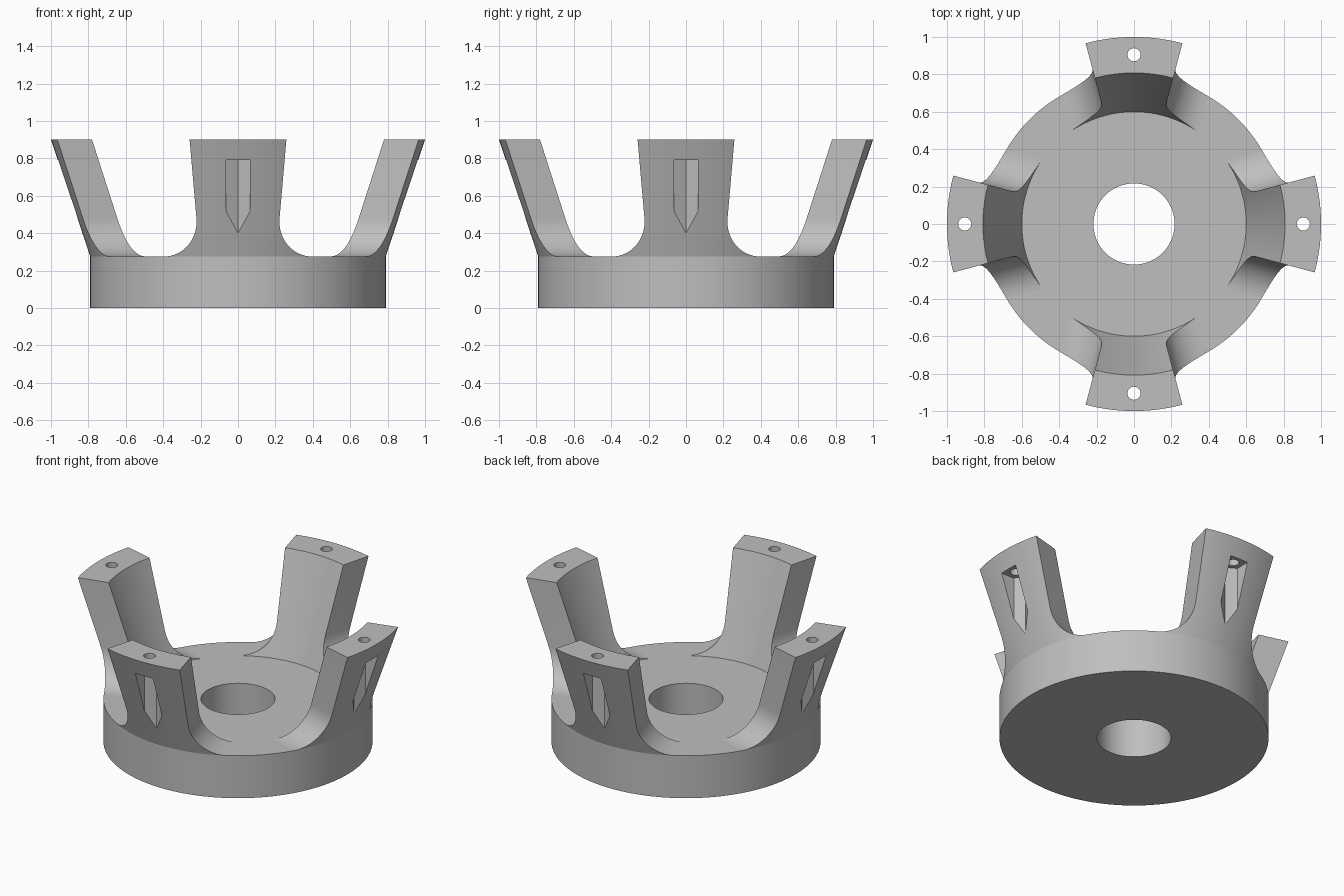
import bpy, bmesh, math
from mathutils import Matrix

FLOOR, TOP = 0.275, 0.9
BASE_R, HOLE_R = 0.79, 0.217
FILLET = 0.205
HALF_ANGLE = math.radians(15)
BOLT_R = 0.905          # distance of bolt holes from the axis

cube = bpy.data.objects.get("Cube")
if cube:
    bpy.data.objects.remove(cube, do_unlink=True)

grey = bpy.data.materials.new("light_grey")
grey.use_nodes = True
colour = (0.52, 0.52, 0.52, 1)
grey.diffuse_color = colour
for node in grey.node_tree.nodes:
    if node.type == 'BSDF_PRINCIPLED':
        node.inputs["Base Color"].default_value = colour


def make_object(name, loops, cap):
    """Skin a list of equal point loops; cap the ends, or close into a ring."""
    bm = bmesh.new()
    rings = [[bm.verts.new(p) for p in loop] for loop in loops]
    pairs = list(zip(rings, rings[1:]))
    if cap:
        bm.faces.new(rings[0])
        bm.faces.new(rings[-1])
    else:
        pairs.append((rings[-1], rings[0]))
    for a, b in pairs:
        for i in range(len(a)):
            j = (i + 1) % len(a)
            bm.faces.new((a[i], a[j], b[j], b[i]))
    bmesh.ops.recalc_face_normals(bm, faces=bm.faces)
    mesh = bpy.data.meshes.new(name)
    bm.to_mesh(mesh)
    bm.free()
    mesh.materials.append(grey)
    obj = bpy.data.objects.new(name, mesh)
    bpy.context.collection.objects.link(obj)
    return obj


def prism(name, outline, z0, z1):
    return make_object(name, [[(x, y, z) for x, y in outline] for z in (z0, z1)], True)


def polar(r, a, z):
    return (r * math.sin(a), -r * math.cos(a), z)


def smooth(obj):
    bpy.ops.object.select_all(action='DESELECT')
    obj.select_set(True)
    bpy.context.view_layer.objects.active = obj
    bpy.ops.object.shade_smooth_by_angle(angle=math.radians(30))


# Base disc with a centre bore
SEGMENTS = 144
corners = [(HOLE_R, 0), (BASE_R, 0), (BASE_R, FLOOR), (HOLE_R, FLOOR)]
base = make_object("base_disc", [
    [polar(r, math.tau * k / SEGMENTS, z) for r, z in corners]
    for k in range(SEGMENTS)], False)
smooth(base)

# Flared arm: curved sector widening through a fillet into the floor
STEPS, ARC = 14, 24
levels = []
for k in range(STEPS + 1):
    t = math.pi / 2 * k / STEPS
    levels.append((FLOOR + FILLET * (1 - math.cos(t)), FILLET * (1 - math.sin(t))))
levels.append((TOP, 0))
loops = []
for z, offset in levels:
    f = (z - FLOOR) / (TOP - FLOOR)
    loop = []
    for r, direction in ((BASE_R + f * (1 - BASE_R), 1), (0.6 + f * 0.208, -1)):
        half = HALF_ANGLE + math.asin(offset / r)
        loop += [polar(r, direction * half * (2 * i / ARC - 1), z)
                 for i in range(ARC + 1)]
    loops.append(loop)
arm = make_object("arm_front", loops, True)

# Nut slot with a pointed back, open to the outside, and the bolt hole above
w = 0.063
flank = BOLT_R - w * math.tan(math.pi / 6)
tip = BOLT_R - w / math.cos(math.pi / 6)
slot = prism("slot_cutter",
             [(0, -tip), (w, -flank), (w, -1.2), (-w, -1.2), (-w, -flank)], 0.3, 0.79)
circle = [math.tau * k / 32 for k in range(32)]
hole = prism("hole_cutter",
             [(0.035 * math.cos(a), 0.035 * math.sin(a) - BOLT_R) for a in circle], 0.72, 1)
for cutter in (slot, hole):
    cutter.hide_render = True
    mod = arm.modifiers.new(cutter.name, 'BOOLEAN')
    mod.operation = 'DIFFERENCE'
    mod.solver = 'EXACT'
    mod.object = cutter
bpy.context.view_layer.update()
cut = bpy.data.meshes.new_from_object(
    arm.evaluated_get(bpy.context.evaluated_depsgraph_get()))
arm.modifiers.clear()
arm.data = cut
for cutter in (slot, hole):
    bpy.data.objects.remove(cutter, do_unlink=True)
smooth(arm)

# Repeat the arm around the base
for k, side in enumerate(("left", "back", "right"), 1):
    copy = bpy.data.objects.new("arm_" + side, arm.data)
    copy.matrix_world = Matrix.Rotation(k * math.pi / 2, 4, 'Z')
    bpy.context.collection.objects.link(copy)
